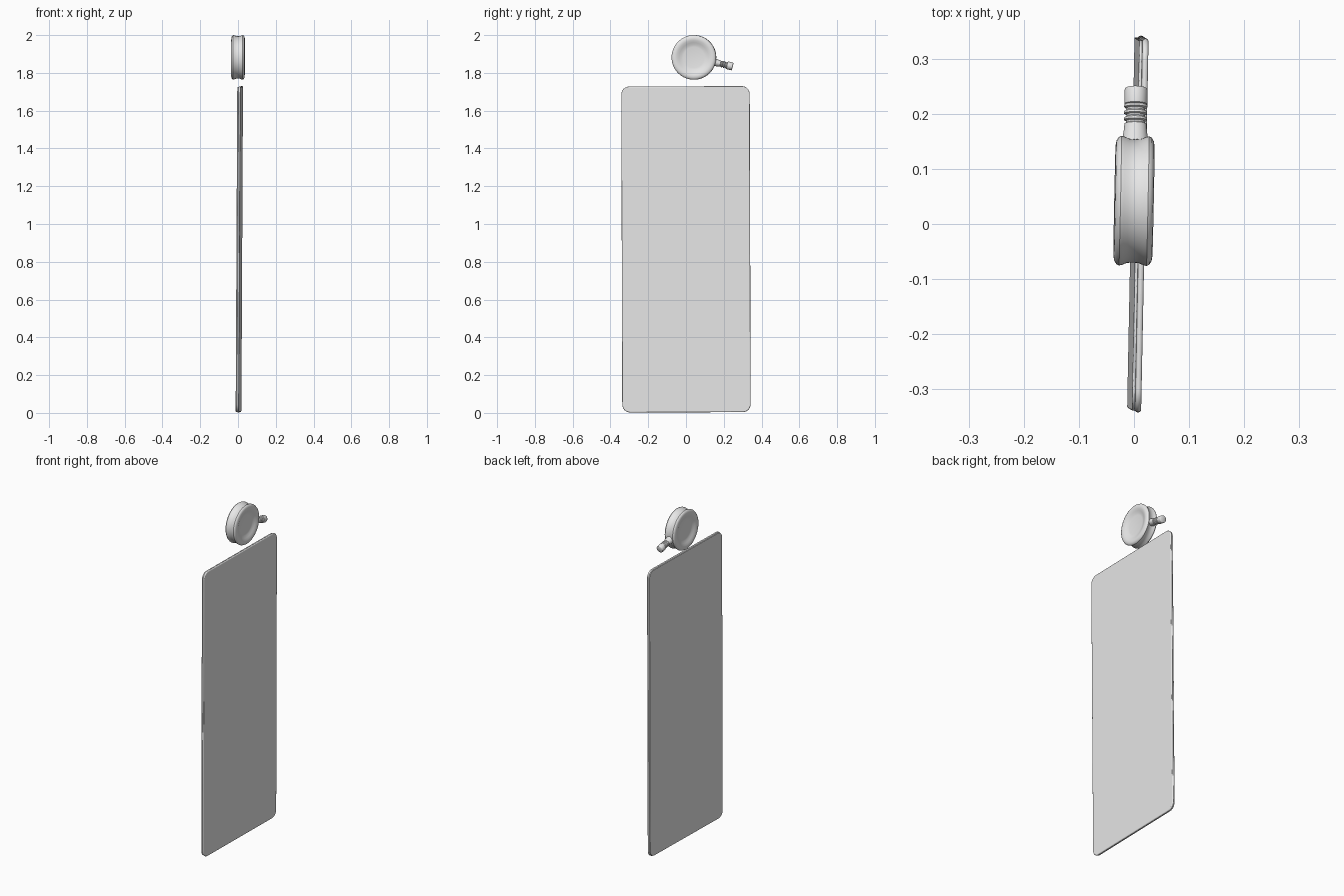
import bpy, bmesh, math
from mathutils import Matrix, Vector

if "Cube" in bpy.data.objects:
    bpy.data.objects.remove(bpy.data.objects["Cube"])

grey = bpy.data.materials.new("light_grey")
grey.use_nodes = True
grey.diffuse_color = (0.8, 0.8, 0.8, 1)
grey.node_tree.nodes["Principled BSDF"].inputs["Base Color"].default_value = (0.8, 0.8, 0.8, 1)

# Slight yaw, lean and roll of the whole arrangement
TILT = Matrix.Rotation(-0.02, 4, 'Z') @ Matrix.Rotation(0.005, 4, 'Y') @ Matrix.Rotation(0.003, 4, 'X')


def finish(name, bm, matrix, bevel=0.0, angle=35):
    bmesh.ops.recalc_face_normals(bm, faces=bm.faces)
    mesh = bpy.data.meshes.new(name)
    bm.to_mesh(mesh)
    bm.free()
    mesh.materials.append(grey)
    obj = bpy.data.objects.new(name, mesh)
    bpy.context.collection.objects.link(obj)
    obj.matrix_world = matrix
    if bevel:
        mod = obj.modifiers.new("soft_edges", 'BEVEL')
        mod.width, mod.segments = bevel, 4
        mod.limit_method, mod.angle_limit = 'ANGLE', math.radians(50)
    bpy.ops.object.select_all(action='DESELECT')
    obj.select_set(True)
    bpy.context.view_layer.objects.active = obj
    bpy.ops.object.shade_smooth_by_angle(angle=math.radians(angle))
    return obj


def slab(name, x, thick, width, height, radius, bevel):
    """Upright plate with rounded corners, facing x."""
    bm = bmesh.new()
    bmesh.ops.create_cube(bm, size=1)
    bmesh.ops.scale(bm, vec=(thick, width, height), verts=bm.verts)
    bmesh.ops.translate(bm, vec=(x, 0, 0), verts=bm.verts)
    corners = [e for e in bm.edges
               if abs((e.verts[0].co - e.verts[1].co).normalized().x) > 0.9]
    bmesh.ops.bevel(bm, geom=corners, offset=radius, segments=8, profile=0.5, affect='EDGES')
    return finish(name, bm, Matrix.Translation((0.007, 0, 0.866)) @ TILT, bevel)


def lathe(name, profile, matrix, steps, angle=35):
    """Turn (radius, distance along x) points around the x axis."""
    bm = bmesh.new()
    verts = [bm.verts.new((a, r, 0)) for r, a in profile]
    edges = [bm.edges.new(pair) for pair in zip(verts, verts[1:])]
    bmesh.ops.spin(bm, geom=verts + edges, cent=(0, 0, 0), axis=(1, 0, 0),
                   angle=math.tau, steps=steps, use_duplicate=False)
    bmesh.ops.remove_doubles(bm, verts=bm.verts, dist=0.0002)
    return finish(name, bm, matrix, angle=angle)


# Tall thin panel: rounded back shell with a slightly inset front plate
slab("panel_shell", 0.003, 0.011, 0.68, 1.726, 0.042, 0.005)
slab("panel_front_plate", -0.0055, 0.006, 0.674, 1.72, 0.039, 0.0015)

# Round case with dished faces and a waisted rim
half = [(0, 0.022), (0.055, 0.022), (0.066, 0.024), (0.078, 0.029), (0.09, 0.034),
        (0.1, 0.0355), (0.109, 0.034), (0.1155, 0.030), (0.118, 0.025),
        (0.1165, 0.019), (0.113, 0.011)]
rim = half + [(0.112, 0)] + [(r, -a) for r, a in reversed(half)]
case_frame = Matrix.Translation((0, 0.042, 1.882)) @ TILT
lathe("round_case", rim, case_frame, 64)

# Ribbed neck and end cap, pointing outwards and slightly down
nub_frame = case_frame @ Matrix.Rotation(math.radians(-13.5), 4, 'X') @ Matrix.Rotation(math.pi / 2, 4, 'Z')
neck = [(0, 0.1), (0.024, 0.1), (0.023, 0.118), (0.021, 0.132), (0.02, 0.144)]
for i in range(3):
    a = 0.146 + i * 0.012
    neck += [(0.017, a), (0.017, a + 0.003), (0.021, a + 0.005), (0.021, a + 0.009)]
neck += [(0.018, 0.183), (0, 0.183)]
lathe("ribbed_neck", neck, nub_frame @ Matrix.Diagonal((1, 1, 0.85, 1)), 32)
cap = [(0, 0.179), (0.018, 0.179), (0.0205, 0.181), (0.021, 0.184),
       (0.021, 0.207), (0.0202, 0.2095), (0.018, 0.211), (0, 0.211)]
lathe("end_cap", cap, nub_frame, 32, 40)
